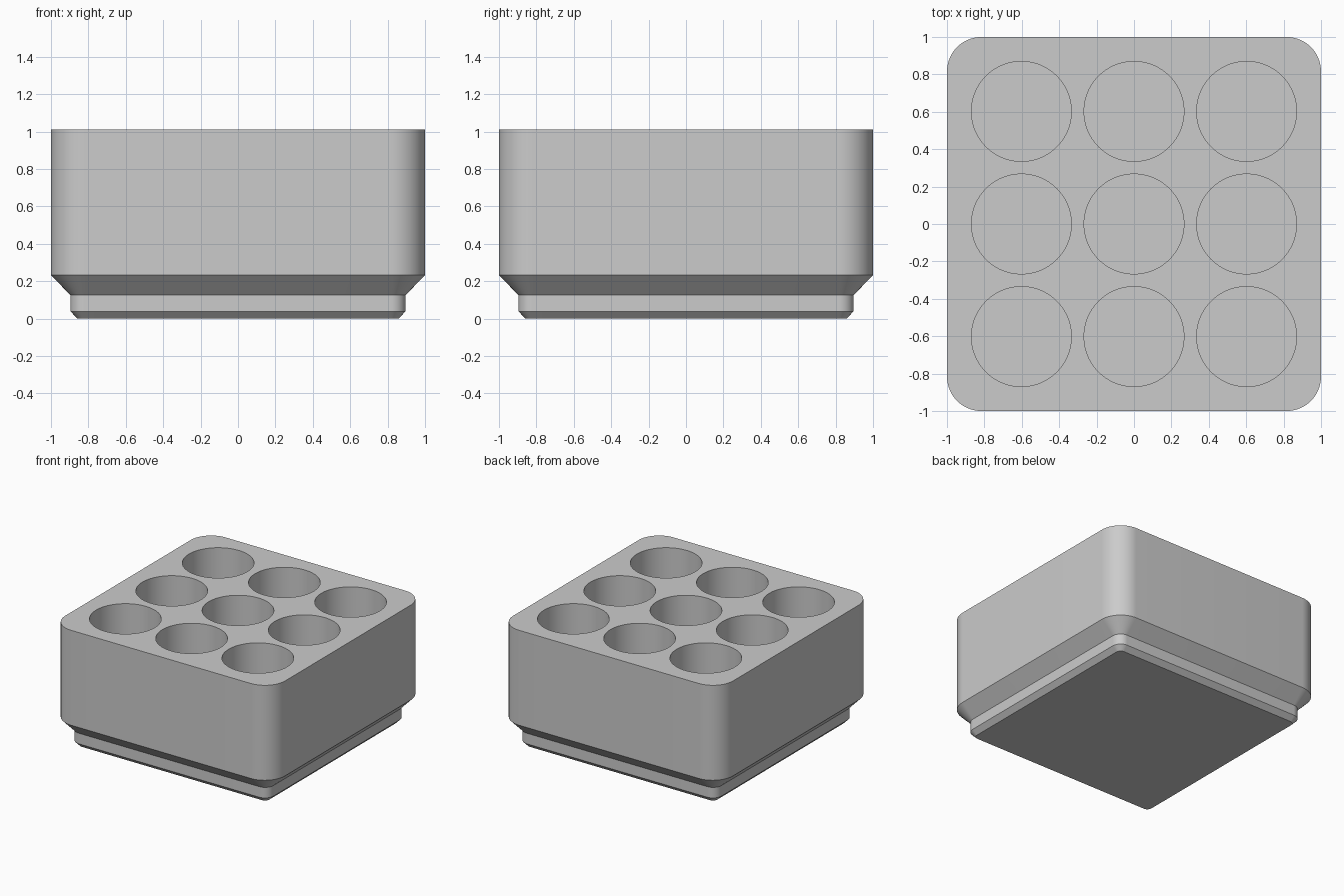
import bpy
import bmesh
import math
from mathutils import Matrix

cube = bpy.data.objects.get("Cube")
if cube:
    bpy.data.objects.remove(cube, do_unlink=True)

HEIGHT = 1.012
FLOOR = 0.335
HOLE_RADIUS = 0.267
SPACING = 0.602

grey = bpy.data.materials.new("light_grey")
grey.use_nodes = True
colour = (0.6, 0.6, 0.6, 1)
grey.diffuse_color = colour
grey.node_tree.nodes["Principled BSDF"].inputs["Base Color"].default_value = colour


def make_object(name, bm):
    bmesh.ops.recalc_face_normals(bm, faces=bm.faces)
    mesh = bpy.data.meshes.new(name)
    bm.to_mesh(mesh)
    bm.free()
    mesh.materials.append(grey)
    obj = bpy.data.objects.new(name, mesh)
    bpy.context.collection.objects.link(obj)
    return obj


def rounded_square(bm, half, radius, z, steps=16):
    """One ring of vertices with four rounded corners."""
    ring = []
    for corner in range(4):
        mid = math.radians(45 + 90 * corner)
        cx = math.copysign(half - radius, math.cos(mid))
        cy = math.copysign(half - radius, math.sin(mid))
        for i in range(steps + 1):
            a = math.radians(90 * corner + 90 * i / steps)
            ring.append(bm.verts.new((cx + radius * math.cos(a),
                                      cy + radius * math.sin(a), z)))
    return ring


# Block with a stepped, chamfered foot: half width, corner radius, height
profile = [(0.858, 0.04, 0), (0.896, 0.077, 0.039), (0.896, 0.077, 0.126),
           (1, 0.185, 0.232), (1, 0.185, HEIGHT)]
bm = bmesh.new()
rings = [rounded_square(bm, *level) for level in profile]
for low, high in zip(rings, rings[1:]):
    n = len(low)
    for i in range(n):
        j = (i + 1) % n
        bm.faces.new((low[i], low[j], high[j], high[i]))
bm.faces.new(rings[0])
bm.faces.new(rings[-1])
block = make_object("holder_block", bm)

# Three by three grid of round pockets
bm = bmesh.new()
depth = HEIGHT + 0.1 - FLOOR
for col in (-1, 0, 1):
    for row in (-1, 0, 1):
        place = Matrix.Translation((col * SPACING, row * SPACING, FLOOR + depth / 2))
        bmesh.ops.create_cone(bm, cap_ends=True, segments=96, radius1=HOLE_RADIUS,
                              radius2=HOLE_RADIUS, depth=depth, matrix=place)
cutter = make_object("pocket_cutter", bm)
cutter.hide_render = True

cut = block.modifiers.new("pockets", 'BOOLEAN')
cut.operation = 'DIFFERENCE'
cut.solver = 'EXACT'
cut.object = cutter

bpy.ops.object.select_all(action='DESELECT')
block.select_set(True)
bpy.context.view_layer.objects.active = block
bpy.ops.object.modifier_apply(modifier=cut.name)
bpy.data.objects.remove(cutter, do_unlink=True)

# Smooth walls, sharp rims
bpy.ops.object.shade_smooth_by_angle(angle=math.radians(25))
